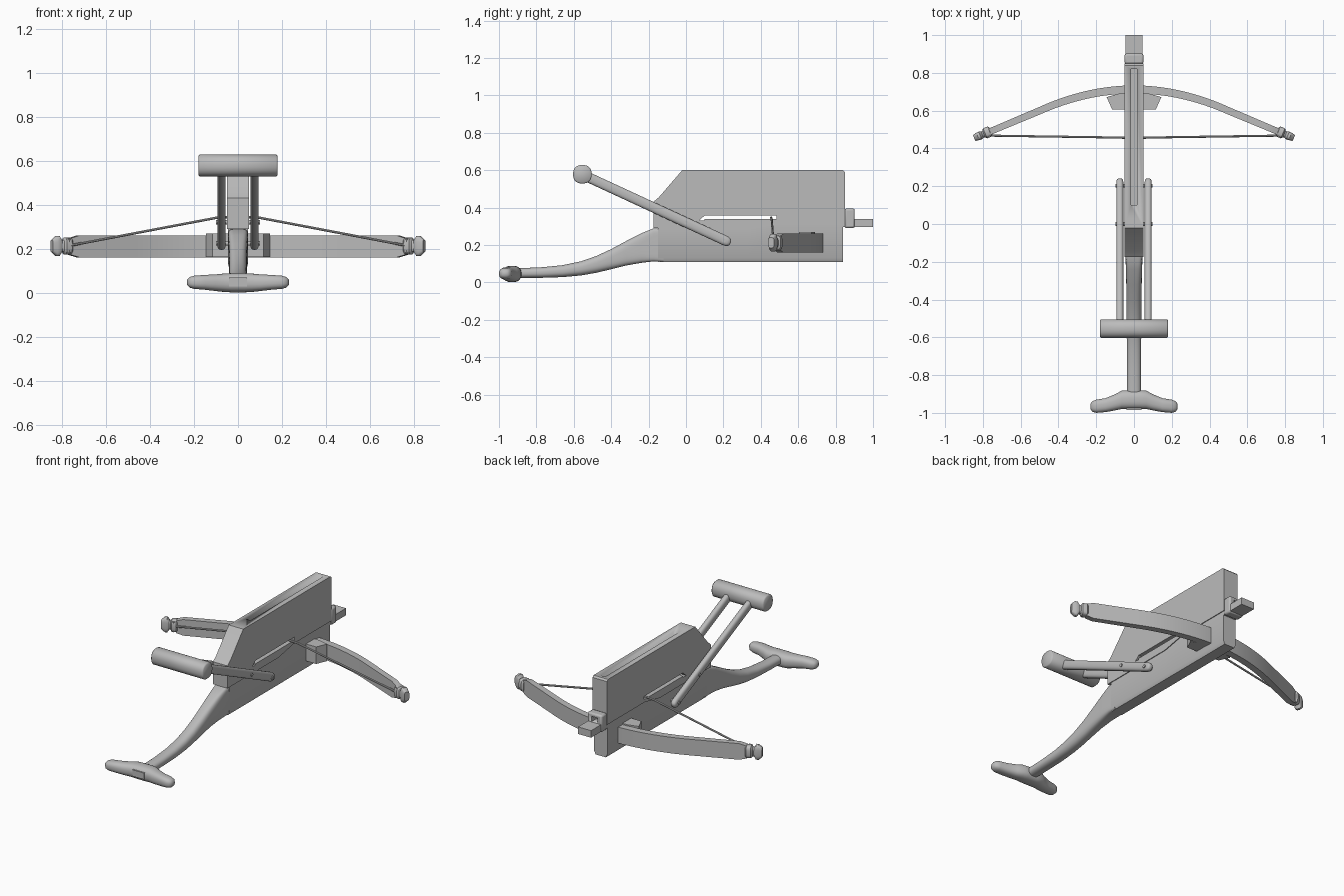
import bpy, bmesh, math
from mathutils import Vector as V

if "Cube" in bpy.data.objects:
    bpy.data.objects.remove(bpy.data.objects["Cube"])

mat = bpy.data.materials.new("plain grey")
mat.diffuse_color = (0.5, 0.5, 0.5, 1)
mat.use_nodes = True
mat.node_tree.nodes["Principled BSDF"].inputs["Base Color"].default_value = mat.diffuse_color
X, Y, Z = V((1, 0, 0)), V((0, 1, 0)), V((0, 0, 1))


def finish(name, bm, angle=35, bevel=0, segs=2):
    bmesh.ops.recalc_face_normals(bm, faces=bm.faces)
    me = bpy.data.meshes.new(name)
    bm.to_mesh(me)
    bm.free()
    me.materials.append(mat)
    ob = bpy.data.objects.new(name, me)
    bpy.context.collection.objects.link(ob)
    bpy.context.view_layer.objects.active = ob
    ob.select_set(True)
    bpy.ops.object.shade_smooth_by_angle(angle=math.radians(angle))
    ob.select_set(False)
    if bevel:
        b = ob.modifiers.new("bevel", 'BEVEL')
        b.width, b.segments, b.limit_method = bevel, segs, 'ANGLE'
    return ob


def loft(name, rings, **kw):
    bm = bmesh.new()
    rs = [[bm.verts.new(p) for p in r] for r in rings]
    n = len(rs[0])
    for a, b in zip(rs, rs[1:]):
        for i in range(n):
            bm.faces.new((a[i], a[(i + 1) % n], b[(i + 1) % n], b[i]))
    bm.faces.new(rs[0])
    bm.faces.new(rs[-1])
    return finish(name, bm, **kw)


def oval(c, u, v, a, b, power=2.0, n=24):
    # rounded ring: power 2 is an ellipse, higher is boxier
    pts = []
    for i in range(n):
        t = 2 * math.pi * (i + 0.5) / n
        s = [math.copysign(abs(f) ** (2 / power), f) for f in (math.cos(t), math.sin(t))]
        pts.append(V(c) + u * a * s[0] + v * b * s[1])
    return pts


def prism(name, pts, lo, hi, axis, **kw):
    # extrude an outline: (y, z) pairs along x, or (x, y) pairs along z
    def place(p, h):
        return V((h, p[0], p[1])) if axis == 'X' else V((p[0], p[1], h))
    return loft(name, [[place(p, h) for p in pts] for h in (lo, hi)], **kw)


def box(name, x, y, z, **kw):
    return prism(name, [(y[0], z[0]), (y[1], z[0]), (y[1], z[1]), (y[0], z[1])], x[0], x[1], 'X', **kw)


def rod(name, a, b, r, n=12):
    a, b = V(a), V(b)
    d = (b - a).normalized()
    u = d.cross(Z if abs(d.z) < 0.9 else X).normalized()
    return loft(name, [oval(p, u, d.cross(u), r, r, n=n) for p in (a, b)])


def cut(ob, cutter):
    m = ob.modifiers.new("cut", 'BOOLEAN')
    m.object, m.operation, m.solver = cutter, 'DIFFERENCE', 'EXACT'
    cutter.hide_render = True
    cutter.hide_set(True)


# tall bolt magazine with loading groove and string slot
mag = prism("magazine", [(-0.175, 0.29), (0.33, 0.29), (0.48, 0.32), (0.85, 0.32), (0.85, 0.59),
                         (0.84, 0.60), (-0.02, 0.60), (-0.145, 0.455), (-0.175, 0.43)], -0.05, 0.05, 'X')
cut(mag, box("groove_cutter", (-0.016, 0.016), (0.10, 0.82), (0.37, 0.70)))
cut(mag, prism("slot_cutter", [(0.07, 0.33), (0.10, 0.33), (0.10, 0.338), (0.485, 0.338),
                               (0.485, 0.358), (0.10, 0.358)], -0.2, 0.2, 'X'))

# straight part of the stock with chamfered bottom edges
front = [(-0.045, 0.13), (-0.035, 0.11), (0.035, 0.11), (0.045, 0.13)]
loft("stock_body", [[V((x, y, z)) for x, z in front + [(0.045, top), (-0.045, top)]]
                    for y, top in ((-0.15, 0.29), (0.33, 0.29), (0.48, 0.32), (0.84, 0.32))])

# curved stock tail: y, bottom, top, half width, boxiness
tail = [(-0.12, 0.11, 0.29, 0.045, 9), (-0.175, 0.112, 0.288, 0.045, 7), (-0.24, 0.104, 0.262, 0.043, 4.5),
        (-0.32, 0.09, 0.221, 0.041, 3.4), (-0.4, 0.07, 0.178, 0.04, 2.8), (-0.48, 0.051, 0.141, 0.04, 2.5),
        (-0.56, 0.037, 0.113, 0.039, 2.4), (-0.66, 0.028, 0.092, 0.038, 2.4), (-0.78, 0.024, 0.08, 0.037, 2.4),
        (-0.93, 0.022, 0.075, 0.037, 2.4)]
loft("stock_tail", [oval((0, y, (a + b) / 2), X, Z, w, (b - a) / 2, p, 32) for y, a, b, w, p in tail], angle=50)

# shoulder rest: x, y centre, y radius, z radius
half = [(0.03, -0.93, 0.05, 0.044), (0.065, -0.931, 0.049, 0.042), (0.10, -0.944, 0.043, 0.038),
        (0.15, -0.959, 0.037, 0.034), (0.20, -0.965, 0.035, 0.03), (0.22, -0.966, 0.028, 0.024),
        (0.231, -0.966, 0.014, 0.012)]
both = [(-x, y, a, b) for x, y, a, b in reversed(half)] + half
loft("shoulder_rest", [oval((x, y, 0.047 if abs(x) > 0.12 else 0.045), Y, Z, a, b, 2.5)
                       for x, y, a, b in both], angle=60)
box("rest_plate", (-0.04, 0.04), (-0.984, -0.975), (0.028, 0.068))


# bow limb curve
def bow_y(x):
    x = abs(x)
    return 0.712 - 0.45 * x * x if x < 0.5 else 0.5995 - 0.42 * (x - 0.5)


rings = []
for i in range(-20, 21):
    x = 0.765 * i / 20
    t = 0.022 - 0.006 * abs(x)
    slope = (bow_y(x + 0.01) - bow_y(x - 0.01)) / 0.02
    nrm = V((-slope, 1, 0)).normalized()
    h = 0.038 if abs(i) == 20 else 0.05
    c = V((x, bow_y(x), 0.21))
    rings.append([c - nrm * t - Z * h, c + nrm * t - Z * h, c + nrm * t + Z * h, c - nrm * t + Z * h])
loft("bow", rings, angle=30)

# outlines and paths shared by both sides
tip = [(0.0, 0.02, 0.032), (0.008, 0.029, 0.038), (0.034, 0.029, 0.038), (0.042, 0.019, 0.028),
       (0.05, 0.017, 0.027), (0.062, 0.022, 0.046), (0.076, 0.021, 0.047), (0.097, 0.017, 0.028)]
for s, side in ((-1, "left"), (1, "right")):
    # limb tip with nock
    d = V((s * 0.92, -0.39, 0)).normalized()
    start = V((s * 0.757, 0.493, 0.212))
    loft("bow_tip_" + side, [oval(start + d * k, d.cross(Z), Z, a, b, 3.5, 16) for k, a, b in tip])
    # bow bracket
    prism("bow_bracket_" + side, [(s * x, y) for x, y in ((0.03, 0.605), (0.115, 0.605), (0.145, 0.672),
                                                          (0.08, 0.69), (0.03, 0.69))], 0.162, 0.268, 'Z')
    # string
    rod("string_" + side, (s * 0.775, 0.468, 0.212), (s * 0.10, 0.458, 0.34), 0.006, 8)
    rod("string_middle_" + side, (s * 0.10, 0.458, 0.34), (0, 0.455, 0.347), 0.006, 8)
    # string loop around the nock
    rod("string_loop_" + side, (s * 0.768, 0.466, 0.18), (s * 0.768, 0.466, 0.245), 0.008, 8)
    # lever arm with rounded ends
    a, b = V((s * 0.075, 0.212, 0.222)), V((s * 0.075, -0.545, 0.572))
    d = (b - a).normalized()
    stops = [(-0.028, 0.4), (-0.022, 0.7), (-0.01, 0.94), (0.006, 1), ((b - a).length, 1)]
    loft("lever_arm_" + side, [oval(a + d * k, X, d.cross(X), 0.019 * min(1, f + 0.15), 0.027 * f, 2.6)
                               for k, f in stops], angle=50)
    # pivot pins
    for y, z in ((0.203, 0.224), (0.0, 0.32)):
        rod("pivot_pin_" + side, (s * 0.03, y, z), (s * 0.099, y, z), 0.01)

# lever grip
loft("lever_grip", [oval((x, -0.554, 0.578), Y, Z, r, r, 2.3)
                    for x, r in ((-0.18, 0.044), (-0.174, 0.05), (0.174, 0.05), (0.18, 0.044))], angle=50)

# muzzle frame with bolt hole, and bolt rest
frame = box("muzzle_frame", (-0.05, 0.05), (0.848, 0.902), (0.29, 0.395), bevel=0.01)
cut(frame, box("muzzle_cutter", (-0.02, 0.02), (0.80, 0.95), (0.342, 0.375)))
box("bolt_rest", (-0.045, 0.045), (0.84, 1.0), (0.296, 0.34))
